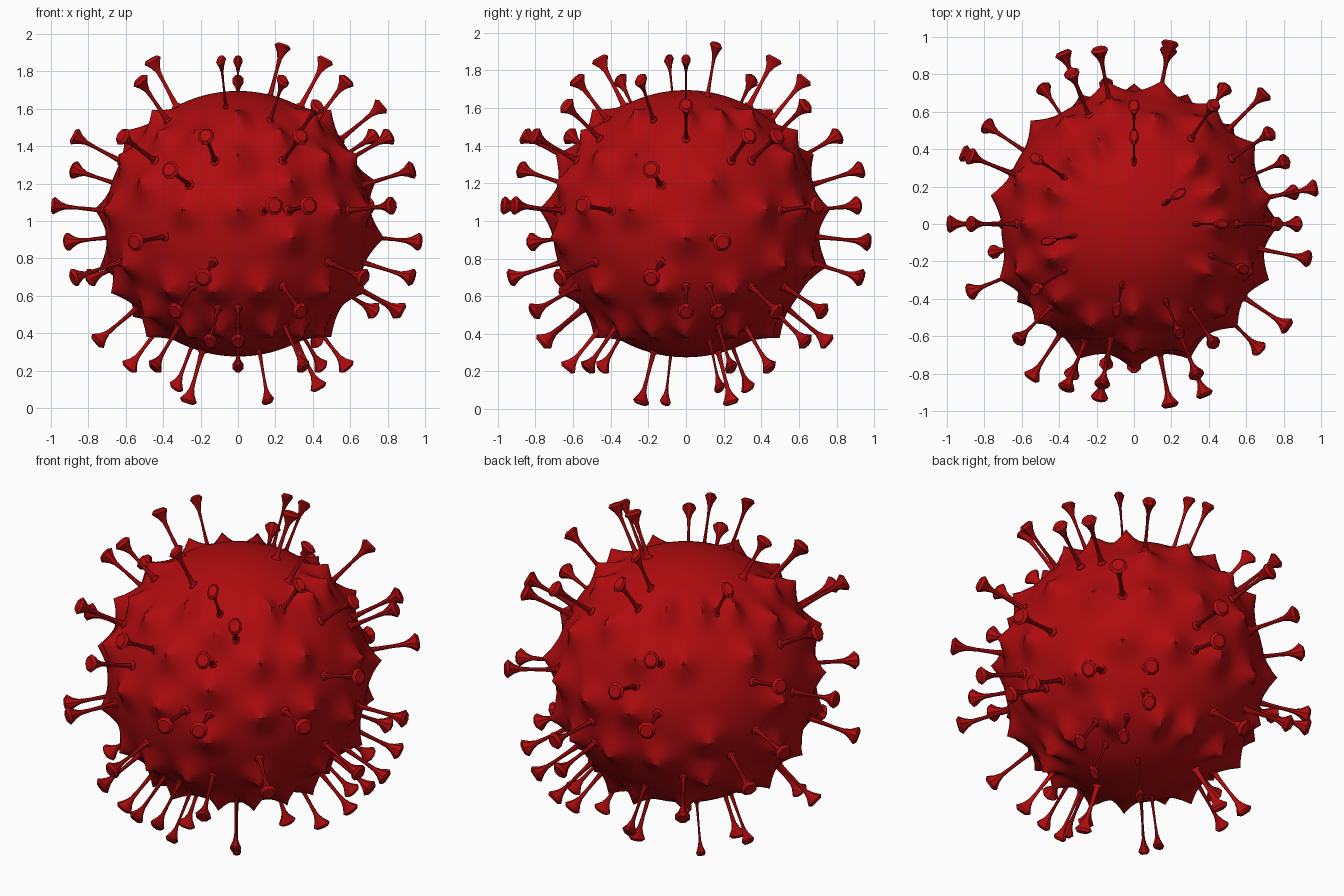
import bpy, bmesh, math, random
from mathutils import Vector

cube = bpy.data.objects.get("Cube")
if cube:
    bpy.data.objects.remove(cube, do_unlink=True)

STEP = math.pi / 16          # spacing of the rows and columns of spikes
CENTRE = Vector((0, 0, 0.985))
RADIUS = 0.71

red = bpy.data.materials.new("deep red")
red.use_nodes = True
red.diffuse_color = (0.43, 0.0035, 0.0045, 1)
red.node_tree.nodes["Principled BSDF"].inputs["Base Color"].default_value = red.diffuse_color


def direction(row, col):
    """Unit vector through the middle of a row, col steps round from +x."""
    tilt, turn = (row + 0.5) * STEP, col * STEP
    return Vector((math.sin(tilt) * math.cos(turn), math.sin(tilt) * math.sin(turn), math.cos(tilt)))


def grid_distance(a, b):
    """Distance between two (row, col) places, wrapping round the columns."""
    across = abs(a[1] - b[1]) % 32
    return math.hypot(a[0] - b[0], min(across, 32 - across))


def finish(name, bm, angle):
    mesh = bpy.data.meshes.new(name)
    bm.to_mesh(mesh)
    bm.free()
    mesh.materials.append(red)
    obj = bpy.data.objects.new(name, mesh)
    bpy.context.collection.objects.link(obj)
    obj.location = CENTRE
    bpy.ops.object.select_all(action='DESELECT')
    obj.select_set(True)
    bpy.context.view_layer.objects.active = obj
    bpy.ops.object.shade_smooth_by_angle(angle=math.radians(angle))
    return obj


# Columns holding a long spike, row by row from the top down
spike_columns = [
    [],
    [3],
    [0, 8, 17, 23],
    [8, 13, 19, 26, 30],
    [0, 5, 27],
    [2, 3, 10, 16, 20, 23, 26],
    [9, 14, 22, 31],
    [4, 10, 16, 25, 26, 29],
    [1, 7, 14, 21],
    [7, 13, 18, 23, 28, 31],
    [0, 1, 3, 5, 11, 22, 26],
    [5, 9, 17, 23, 24],
    [2, 4, 14, 20, 24, 27],
    [2, 12],
    [5, 18, 27],
]
spikes = [(row, col) for row, cols in enumerate(spike_columns) for col in cols]

# Short thorns scattered over the free places between the spikes
random.seed(7)
places = [(row, col) for row in range(3, 13) for col in range(32) if (row, col) not in spikes]
random.shuffle(places)
thorns = []
for p in places:
    if all(grid_distance(p, t) > 1.5 for t in thorns):
        thorns.append(p)

# Body: a fine sphere pulled out into concave thorns
bm = bmesh.new()
bmesh.ops.create_uvsphere(bm, u_segments=128, v_segments=64, radius=RADIUS)
WIDTH = 1.15
for v in bm.verts:
    n = v.co.normalized()
    here = (math.acos(max(-1, min(1, n.z))) / STEP - 0.5, math.atan2(n.y, n.x) / STEP)
    nearest = min(grid_distance(here, t) for t in thorns)
    fall = max(0, 1 - nearest / WIDTH)
    v.co = n * (RADIUS + 0.075 * fall ** 2)
finish("body", bm, 50)

# Spikes: a collar, a thin stalk and a flat trumpet head, as (radius, distance)
profile = [(0.03, 0.69), (0.028, 0.715), (0.016, 0.724), (0.012, 0.78),
           (0.010, 0.86), (0.014, 0.92), (0.026, 0.952), (0.051, 0.988), (0.036, 1.003)]
SIDES = 8
bm = bmesh.new()
for row, col in spikes:
    axis = direction(row, col)
    side = axis.cross(Vector((0, 0, 1))).normalized()
    up = side.cross(axis)
    side *= max(0.5, math.sin((row + 0.5) * STEP))    # heads narrow towards the poles
    rings = []
    for r, d in profile:
        turns = [math.tau * (i + 0.5) / SIDES for i in range(SIDES)]
        rings.append([bm.verts.new(axis * d + (side * math.cos(a) + up * math.sin(a)) * r) for a in turns])
    for low, high in zip(rings, rings[1:]):
        for i in range(SIDES):
            j = (i + 1) % SIDES
            bm.faces.new((low[i], low[j], high[j], high[i]))
    bm.faces.new(rings[-1])
bmesh.ops.recalc_face_normals(bm, faces=bm.faces)
finish("spikes", bm, 35)
